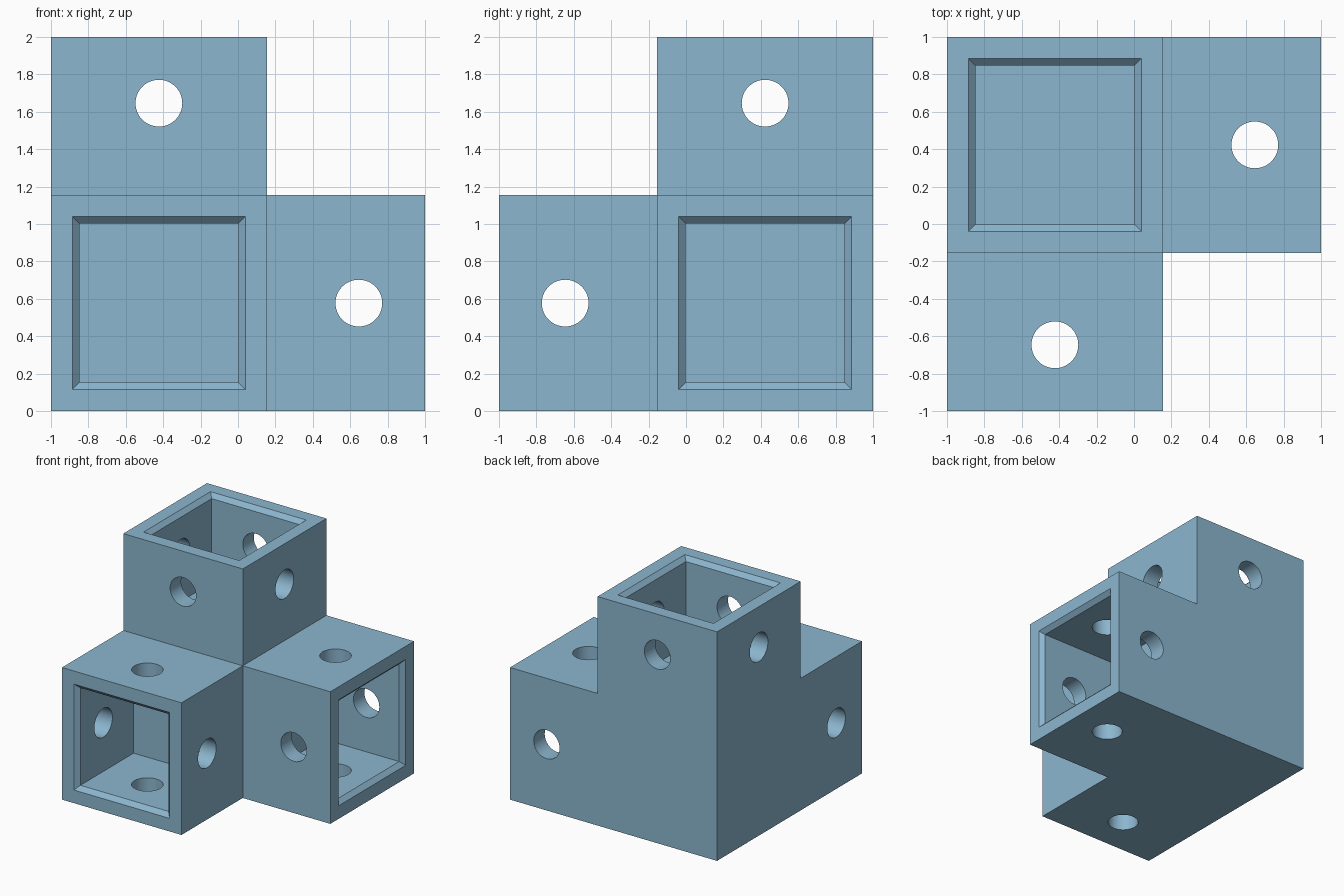
import bpy, bmesh, math
from mathutils import Matrix, Vector

if "Cube" in bpy.data.objects:
    bpy.data.objects.remove(bpy.data.objects["Cube"])

W = 1.154                 # outer width of each square tube
E = 1 - W                 # core edge: arms start at x = -E, y = E, z = W
C = Vector((-1 + W / 2, 1 - W / 2, W / 2))   # centre of the corner block
REACH = 2 - W / 2         # distance from the block centre to an arm's open end

blue = bpy.data.materials.new("steel blue")
blue.diffuse_color = (0.262, 0.468, 0.624, 1)
blue.use_nodes = True
blue.node_tree.nodes["Principled BSDF"].inputs["Base Color"].default_value = blue.diffuse_color


def new_object(name, bm):
    bmesh.ops.recalc_face_normals(bm, faces=bm.faces)
    mesh = bpy.data.meshes.new(name)
    bm.to_mesh(mesh)
    bm.free()
    mesh.materials.append(blue)
    ob = bpy.data.objects.new(name, mesh)
    bpy.context.collection.objects.link(ob)
    return ob


def box(name, lo, hi):
    lo, hi = Vector(lo), Vector(hi)
    bm = bmesh.new()
    bmesh.ops.create_cube(bm, size=1, matrix=Matrix.Translation((lo + hi) / 2)
                          @ Matrix.Diagonal((*(hi - lo), 1)))
    return new_object(name, bm)


def axis_frame(direction):
    """Frame at the block centre whose z axis points along an arm."""
    return Matrix.Translation(C) @ Vector(direction).to_track_quat('Z', 'Y').to_matrix().to_4x4()


def socket(direction):
    """Square pocket with a bevelled mouth."""
    bm = bmesh.new()
    sections = [(REACH - 0.772, 0.4255), (REACH - 0.037, 0.4255),
                (REACH, 0.4625), (REACH + 0.1, 0.4625)]
    rings = [[bm.verts.new((sx * h, sy * h, d)) for sx, sy in
              ((-1, -1), (1, -1), (1, 1), (-1, 1))] for d, h in sections]
    for a, b in zip(rings, rings[1:]):
        for i in range(4):
            j = (i + 1) % 4
            bm.faces.new((a[i], a[j], b[j], b[i]))
    bm.faces.new(rings[0])
    bm.faces.new(rings[-1])
    bm.transform(axis_frame(direction))
    return new_object("socket_cutter", bm)


def bolt_hole(arm, across):
    """Round hole passing through both opposite walls of an arm."""
    bm = bmesh.new()
    bmesh.ops.create_cone(bm, cap_ends=True, segments=64, radius1=0.125,
                          radius2=0.125, depth=W + 0.2)
    bm.transform(Matrix.Translation(Vector(arm) * (REACH - 0.354)) @ axis_frame(across))
    return new_object("hole_cutter", bm)


def cut(target, cutter):
    mod = target.modifiers.new("cut", 'BOOLEAN')
    mod.operation = 'DIFFERENCE'
    mod.solver = 'EXACT'
    mod.object = cutter
    bpy.context.view_layer.objects.active = target
    bpy.ops.object.modifier_apply(modifier=mod.name)
    bpy.data.objects.remove(cutter)


# Three-armed body: a cube with the spaces between the arms removed
body = box("corner_connector", (-1, -1, 0), (1, 1, 2))
cut(body, box("gap", (-E, -3, -1), (3, E, 3)))
cut(body, box("gap", (-E, -3, W), (3, 3, 3)))
cut(body, box("gap", (-3, -3, W), (3, E, 3)))

# Sockets and crossing bolt holes in every arm
arms = [(1, 0, 0), (0, -1, 0), (0, 0, 1)]
for arm in arms:
    cut(body, socket(arm))
for arm in arms:
    for across in arms:
        if across != arm:
            cut(body, bolt_hole(arm, across))

# Smooth hole walls, crisp edges elsewhere
bpy.ops.object.select_all(action='DESELECT')
body.select_set(True)
bpy.context.view_layer.objects.active = body
bpy.ops.object.shade_smooth_by_angle(angle=math.radians(30))
